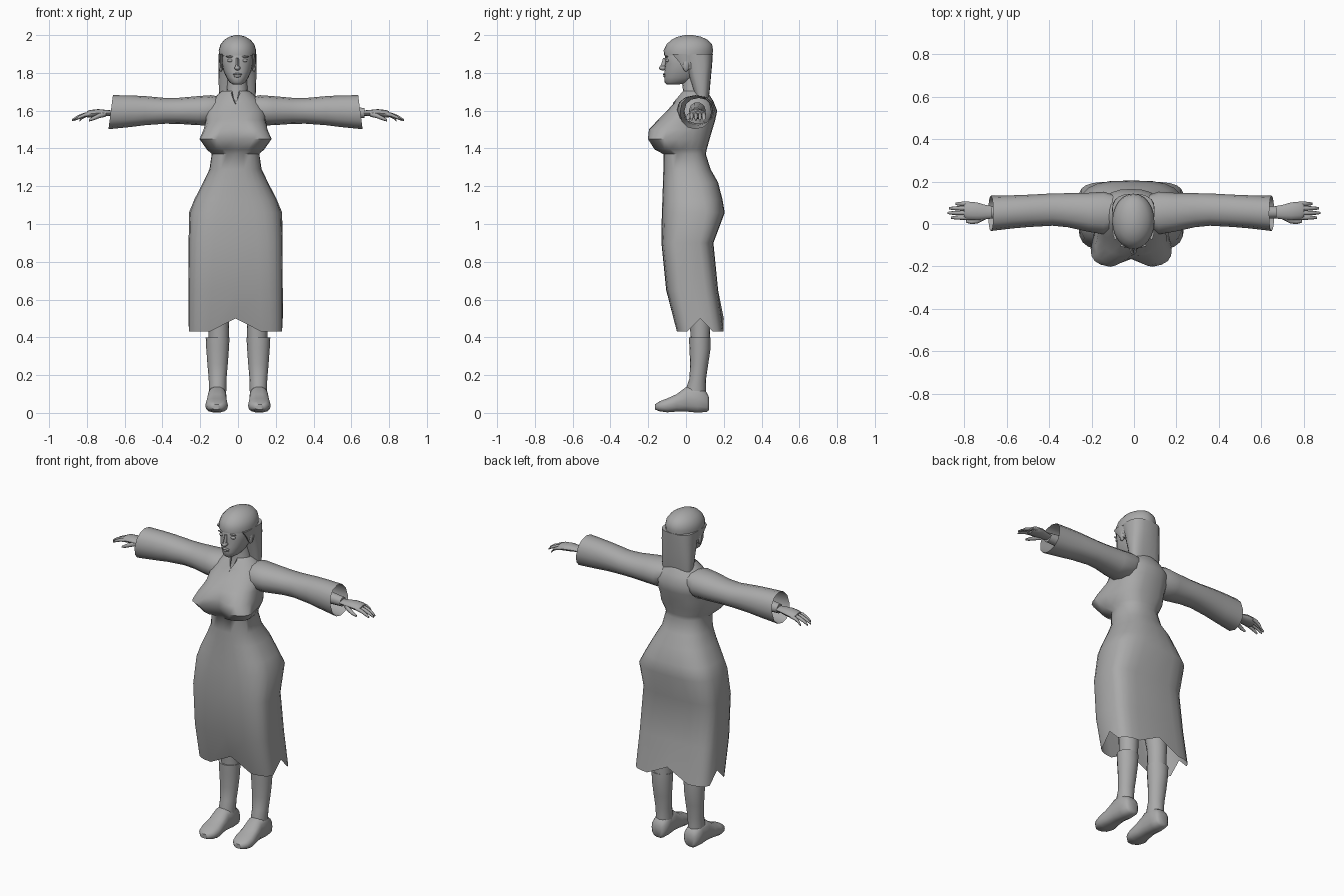
import bpy, bmesh, math
from mathutils import Vector

clay = bpy.data.materials.new("grey clay")
clay.diffuse_color = (0.4, 0.4, 0.4, 1)


def ring(c, u, v, a, b, n=16, e=2.0, start=0.0):
    """Superellipse section round c, half sizes a along u and b along v."""
    pts = []
    for i in range(n):
        t = start + 2 * math.pi * i / n
        cs, sn = math.cos(t), math.sin(t)
        p = math.copysign(abs(cs) ** (2 / e), cs) * a
        q = math.copysign(abs(sn) ** (2 / e), sn) * b
        pts.append(Vector(c) + Vector(u) * p + Vector(v) * q)
    return pts


def loft(name, rings, cap_start=True, cap_end=True, angle=50):
    """Skin a list of equal rings into one surface."""
    bm = bmesh.new()
    rows = [[bm.verts.new(p) for p in r] for r in rings]
    n = len(rows[0])
    for a, b in zip(rows, rows[1:]):
        for i in range(n):
            bm.faces.new((a[i], a[(i + 1) % n], b[(i + 1) % n], b[i]))
    if cap_start:
        bm.faces.new(rows[0][::-1])
    if cap_end:
        bm.faces.new(rows[-1])
    bmesh.ops.recalc_face_normals(bm, faces=bm.faces)
    me = bpy.data.meshes.new(name)
    bm.to_mesh(me)
    bm.free()
    ob = bpy.data.objects.new(name, me)
    bpy.context.collection.objects.link(ob)
    me.materials.append(clay)
    bpy.ops.object.select_all(action='DESELECT')
    ob.select_set(True)
    bpy.context.view_layer.objects.active = ob
    bpy.ops.object.shade_smooth_by_angle(angle=math.radians(angle))
    return ob


X, Y, Z = (1, 0, 0), (0, 1, 0), (0, 0, 1)


def stack(rows, cx=0.0, n=16, e=2.0):
    """Horizontal rings from rows of z, half width, front y, back y."""
    return [ring((cx, (f + b) / 2, z), X, Y, w, (b - f) / 2, n, e) for z, w, f, b in rows]


def tube(name, pts, radii, n=8, flat=1.0):
    """Tube through points running along x; flat squashes it in z."""
    return loft(name, [ring(p, Y, Z, r, r * flat, n) for p, r in zip(pts, radii)])


def blob(name, c, size, n=12):
    """Small ellipsoid built from stacked rings."""
    rings = []
    for k in range(7):
        t = math.pi * (0.04 + 0.92 * k / 6)
        s = math.sin(t)
        rings.append(ring((c[0], c[1], c[2] - math.cos(t) * size[2]), X, Y,
                          size[0] * s, size[1] * s, n))
    return loft(name, rings)


# Dress: z, half width, front y, back y, squareness, widening toward the front
DX = -0.013
dress_rows = [
    (0.43, 0.25, -0.05, 0.20, 4.5, 0), (0.65, 0.25, -0.105, 0.17, 4, 0),
    (0.90, 0.248, -0.13, 0.145, 3.6, 0), (1.06, 0.247, -0.128, 0.205, 3, -.03),
    (1.13, 0.218, -0.125, 0.193, 2.7, 0), (1.22, 0.172, -0.122, 0.17, 2.5, 0),
    (1.29, 0.138, -0.12, 0.13, 2.4, 0), (1.37, 0.126, -0.12, 0.105, 2.5, 0.05),
    (1.395, 0.145, -0.17, 0.11, 2.8, 0.2), (1.45, 0.175, -0.205, 0.125, 3.4, 0.25),
    (1.50, 0.163, -0.20, 0.14, 3.0, 0.15), (1.55, 0.16, -0.15, 0.155, 2.5, 0),
    (1.60, 0.16, -0.10, 0.165, 2.4, 0), (1.65, 0.13, -0.055, 0.145, 2.2, 0),
    (1.69, 0.09, -0.03, 0.12, 2.0, 0), (1.705, 0.07, -0.015, 0.11, 2.0, 0)]
rings = []
for z, w, f, b, e, t in dress_rows:
    mid, half = (f + b) / 2, (b - f) / 2
    r = ring((DX, mid, z), X, Y, w, half, 24, e)
    for p in r:
        p.x = DX + (p.x - DX) * (1 - t * (p.y - mid) / half)
    rings.append(r)
for i in (0, 6, 12, 18):            # notched hem
    rings[0][i].z += 0.07
for k in (8, 9, 10):                # hollow between the breasts
    rings[k][18].y += 0.04
for k, z in ((14, 1.64), (15, 1.61)):  # split neckline
    rings[k][18].z = z
    rings[k][18].y = -0.07
loft("dress", rings, False, False)

# Neck and upper chest under the collar
loft("neck", stack([(1.58, 0.06, -0.06, 0.10), (1.65, 0.07, -0.03, 0.10),
                    (1.70, 0.055, -0.015, 0.095), (1.82, 0.05, -0.03, 0.09)], -0.004))

# Head
HX = -0.003
loft("head", stack([
    (1.738, 0.022, -0.10, -0.04), (1.75, 0.042, -0.113, 0.02), (1.775, 0.058, -0.115, 0.06),
    (1.81, 0.074, -0.115, 0.08), (1.85, 0.083, -0.11, 0.10), (1.90, 0.085, -0.113, 0.11),
    (1.95, 0.07, -0.08, 0.10)], HX, 20, 2.2))
blob("nose", (HX, -0.122, 1.826), (0.016, 0.022, 0.013))
loft("nose_bridge", [ring((HX, y, z), X, Y, w, 0.014, 8) for y, z, w in
                     ((-0.128, 1.826, 0.011), (-0.116, 1.85, 0.008), (-0.107, 1.88, 0.007))])
blob("upper_lip", (HX, -0.113, 1.793), (0.024, 0.009, 0.006))
blob("lower_lip", (HX, -0.112, 1.783), (0.020, 0.009, 0.007))
for s, side in ((1, "right"), (-1, "left")):
    blob(side + "_eye", (HX + s * 0.037, -0.098, 1.866), (0.017, 0.010, 0.009))
    blob(side + "_brow", (HX + s * 0.038, -0.102, 1.886), (0.024, 0.008, 0.005))
    blob(side + "_ear", (HX + s * 0.088, 0.0, 1.84), (0.012, 0.018, 0.034))

# Hair: cap with fringe, and the length hanging behind
cap = [(1.893, 0.098, -0.117, 0.14), (1.92, 0.099, -0.118, 0.143), (1.95, 0.09, -0.104, 0.138),
       (1.975, 0.07, -0.078, 0.115), (1.992, 0.042, -0.042, 0.078), (2.0, 0.012, -0.005, 0.035)]
loft("hair_cap", stack(cap, HX, 24))
loft("hair_length", stack([
    (1.64, 0.092, 0.055, 0.115), (1.70, 0.098, 0.04, 0.125), (1.78, 0.10, 0.015, 0.132),
    (1.84, 0.10, -0.005, 0.138), (1.90, 0.10, -0.04, 0.142)], HX, 20, 2.8))
for s, side in ((1, "right"), (-1, "left")):  # locks at the temples
    loft(side + "_temple_hair", stack([(1.82, 0.008, -0.015, 0.03), (1.86, 0.012, -0.04, 0.04),
                                       (1.90, 0.014, -0.075, 0.05)], HX + s * 0.085, 10))

for s, side in ((1, "right"), (-1, "left")):
    # Sleeve: x, y, z, half depth, half height; open at the cuff
    sleeve = [(0.06, 0.06, 1.62, 0.07, 0.05), (0.13, 0.052, 1.602, 0.10, 0.08),
              (0.20, 0.055, 1.60, 0.092, 0.077), (0.30, 0.065, 1.599, 0.08, 0.069),
              (0.37, 0.068, 1.599, 0.076, 0.068), (0.48, 0.062, 1.600, 0.076, 0.077),
              (0.56, 0.057, 1.597, 0.078, 0.084), (0.66, 0.05, 1.592, 0.083, 0.09)]
    rs = [ring((DX + s * x, y, z), Y, Z, a, b, 12, 2.2) for x, y, z, a, b in sleeve]
    for p in rs[-1]:
        p.x += s * (1.6 - p.z) * 0.13   # slanted cuff
    loft(side + "_sleeve", rs, True, False)

    # Arm, palm and fingers
    def at(x, y, z):
        return (s * x, y, z)
    tube(side + "_forearm", [at(0.45, 0.06, 1.60), at(0.60, 0.055, 1.59), at(0.67, 0.055, 1.587)],
         [0.045, 0.033, 0.028], 10)
    tube(side + "_palm", [at(0.66, 0.055, 1.587), at(0.70, 0.056, 1.588), at(0.74, 0.06, 1.588),
                          at(0.785, 0.062, 1.583), at(0.80, 0.062, 1.58)],
         [0.028, 0.034, 0.042, 0.042, 0.034], 12, 0.48)
    for k, (y, tip) in enumerate(((0.030, 0.862), (0.052, 0.878), (0.074, 0.872), (0.095, 0.84))):
        d = tip - 0.775
        tube(f"{side}_finger_{k + 1}",
             [at(0.775, y, 1.583), at(0.775 + d * .4, y, 1.578), at(0.775 + d * .75, y, 1.565),
              at(tip, y, 1.552 - 0.002 * k)], [0.0105, 0.0105, 0.009, 0.005])
    tube(side + "_thumb", [at(0.70, 0.035, 1.582), at(0.735, 0.016, 1.573),
                           at(0.765, 0.010, 1.56), at(0.79, 0.012, 1.548)],
         [0.014, 0.013, 0.011, 0.006])

    # Leg inside the skirt, boot shaft and foot
    loft(side + "_leg", stack([(0.36, 0.052, 0.025, 0.125), (0.50, 0.056, 0.02, 0.13),
                               (0.70, 0.07, -0.02, 0.12), (0.95, 0.085, -0.06, 0.11)], s * 0.102))
    shaft = []
    for x, z, w, f, b in ((0.108, 0.06, 0.045, 0.0, 0.105), (0.108, 0.13, 0.046, 0.0, 0.105),
                          (0.108, 0.18, 0.047, 0.018, 0.106), (0.108, 0.26, 0.054, 0.022, 0.118),
                          (0.108, 0.34, 0.060, 0.018, 0.130), (0.108, 0.40, 0.063, 0.016, 0.130)):
        shaft.append(ring((s * x, (f + b) / 2, z), X, Y, w, (b - f) / 2, 16))
    loft(side + "_boot_shaft", shaft)
    foot = [(0.123, 0.030, 0.015, 0.08), (0.110, 0.046, 0.004, 0.11), (0.06, 0.050, 0.0, 0.145),
            (0.0, 0.050, 0.006, 0.138), (-0.05, 0.055, 0.006, 0.10), (-0.10, 0.060, 0.002, 0.077),
            (-0.14, 0.050, 0.008, 0.062), (-0.165, 0.024, 0.018, 0.045)]
    loft(side + "_boot_foot", [ring((s * (0.111 - 0.02 * y), y, (lo + hi) / 2), X, Z, w,
                                    (hi - lo) / 2, 14, 2.6) for y, w, lo, hi in foot])
